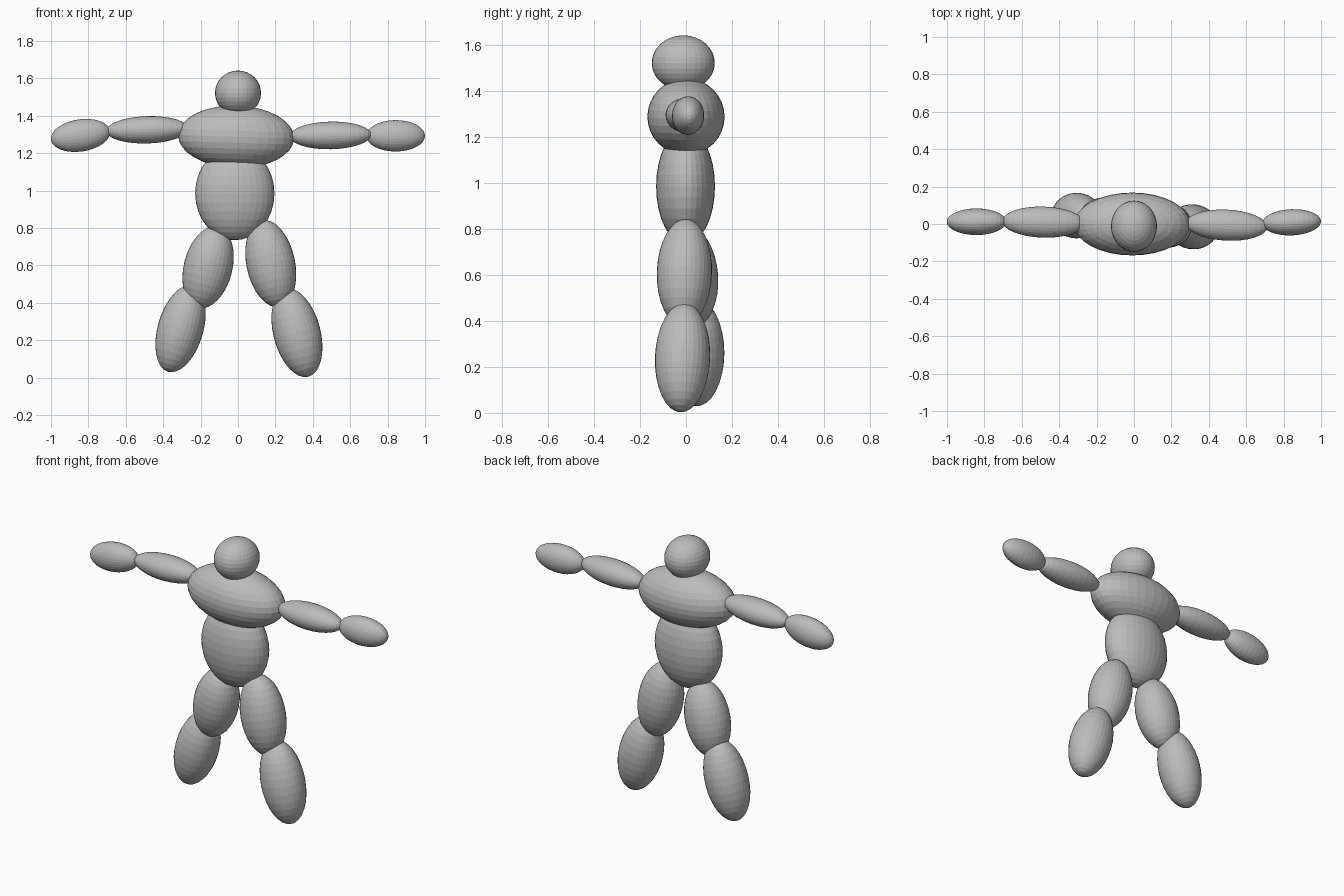
import bpy
from mathutils import Vector

cube = bpy.data.objects.get("Cube")
if cube:
    bpy.data.objects.remove(cube, do_unlink=True)

grey = bpy.data.materials.new("plain grey")
grey.use_nodes = True
colour = (0.5, 0.5, 0.5, 1)
grey.diffuse_color = colour
grey.node_tree.nodes["Principled BSDF"].inputs["Base Color"].default_value = colour


def ellipsoid(name, centre, radii, axis=(0, 0, 1)):
    """Flat-shaded ellipsoid whose poles (third radius) lie along axis."""
    turn = Vector((0, 0, 1)).rotation_difference(Vector(axis))
    bpy.ops.mesh.primitive_uv_sphere_add(segments=32, ring_count=16, radius=1, location=centre)
    ob = bpy.context.object
    ob.name = name
    ob.scale = radii
    ob.rotation_euler = turn.to_euler()
    ob.data.materials.append(grey)
    return ob


# Head and trunk
ellipsoid("head", (0, -0.012, 1.522), (0.123, 0.137, 0.12))
ellipsoid("chest", (-0.01, 0, 1.288), (0.31, 0.168, 0.167), (0.03, 0, 1))
ellipsoid("abdomen", (-0.017, -0.002, 0.985), (0.212, 0.128, 0.25))

# Right arm, pointing outward
ellipsoid("right_upper_arm", (-0.485, 0.01, 1.325), (0.073, 0.083, 0.22), (-1, 0.03, -0.03))
ellipsoid("right_forearm", (-0.842, 0.012, 1.295), (0.086, 0.071, 0.16), (-1, 0, -0.15))

# Left arm
ellipsoid("left_upper_arm", (0.495, -0.006, 1.295), (0.074, 0.083, 0.218), (1, -0.05, 0.02))
ellipsoid("left_forearm", (0.843, 0.009, 1.293), (0.084, 0.07, 0.157), (1, 0.04, 0))

# Right leg, leaning out and slightly back
ellipsoid("right_thigh", (-0.16, 0.02, 0.59), (0.13, 0.12, 0.224), (0.25, -0.06, 1))
ellipsoid("right_shin", (-0.307, 0.045, 0.262), (0.122, 0.122, 0.24), (0.29, 0, 1))

# Left leg
ellipsoid("left_thigh", (0.175, -0.007, 0.61), (0.13, 0.12, 0.237), (-0.21, 0.03, 1))
ellipsoid("left_shin", (0.315, -0.015, 0.24), (0.126, 0.12, 0.243), (-0.26, 0.04, 1))
